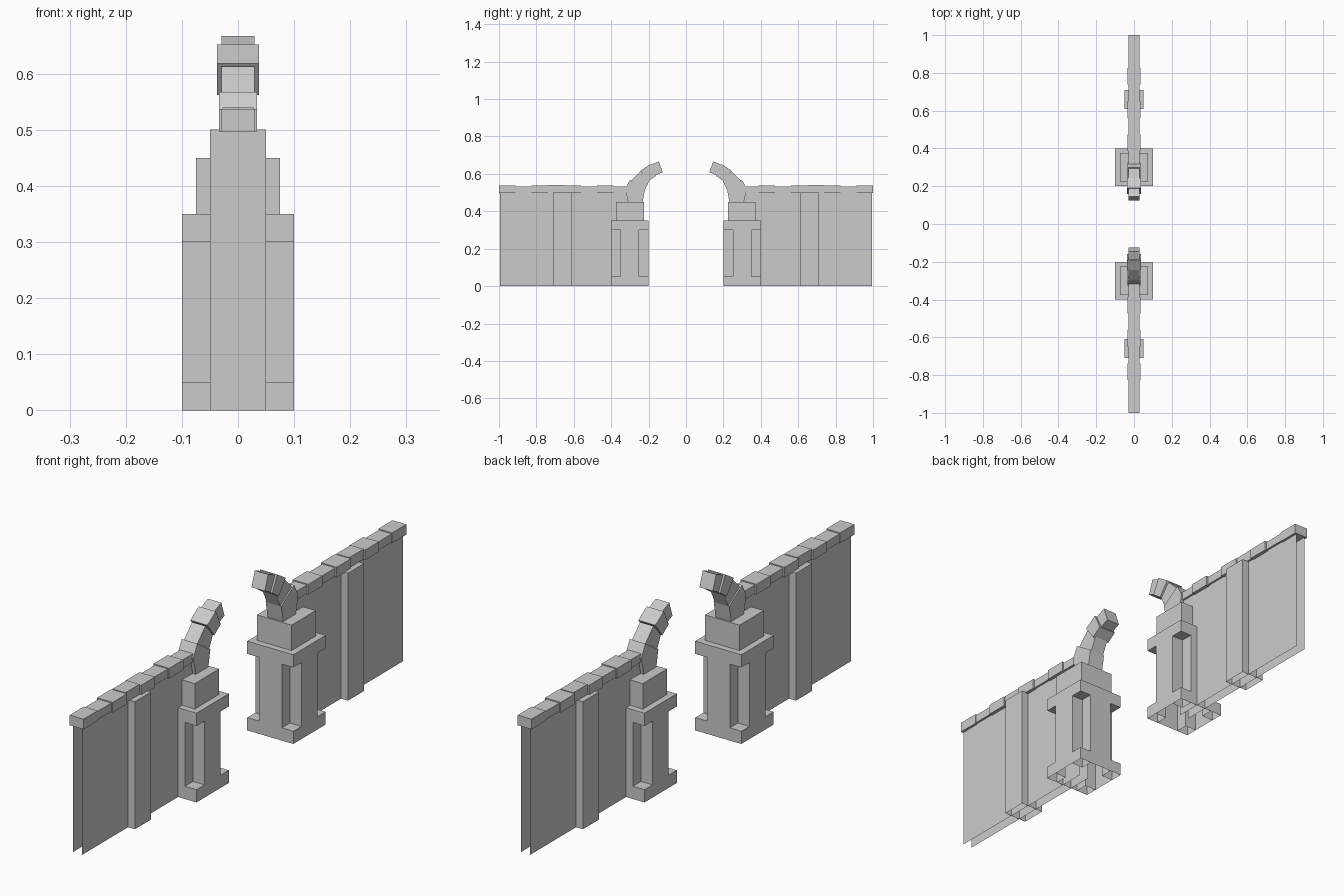
import bpy, bmesh

if "Cube" in bpy.data.objects:
    bpy.data.objects.remove(bpy.data.objects["Cube"])


def extrude_profile(name, pts, axis, a, b, skip=()):
    """Extrude a 2D profile from a to b (axis 'x': pts are y,z; axis 'z': pts are x,y), mirrored across y."""
    bm = bmesh.new()

    def place(p, t):
        return (t, p[0], p[1]) if axis == 'x' else (p[0], p[1], t)

    low = [bm.verts.new(place(p, a)) for p in pts]
    high = [bm.verts.new(place(p, b)) for p in pts]
    n = len(pts)
    if 'low' not in skip:
        bm.faces.new(low[::-1])
    if 'high' not in skip:
        bm.faces.new(high)
    for i in range(n):
        if i not in skip:
            j = (i + 1) % n
            bm.faces.new((low[i], low[j], high[j], high[i]))
    mesh = bpy.data.meshes.new(name)
    bm.to_mesh(mesh)
    bm.free()
    ob = bpy.data.objects.new(name, mesh)
    bpy.context.collection.objects.link(ob)
    mirror = ob.modifiers.new("Mirror", 'MIRROR')
    mirror.use_axis = (False, True, False)
    mirror.use_mirror_merge = False
    return ob


def box(name, x0, x1, y0, y1, z0, z1, skip=()):
    return extrude_profile(name, [(x0, y0), (x1, y0), (x1, y1), (x0, y1)], 'z', z0, z1, skip)


# Wall: hollow slab, open underneath and at the ends
box("wall", -0.02, 0.02, 0.30, 0.995, 0, 0.5, skip=('low', 0, 2))

# Pilaster halfway along the wall
box("wall_pilaster", -0.05, 0.05, 0.61, 0.71, 0, 0.5, skip=('low',))

# Gate pier: cross-shaped shaft with notched corners
h, w = 0.05, 0.1
cross = [(h, -w), (h, -h), (w, -h), (w, h), (h, h), (h, w),
         (-h, w), (-h, h), (-w, h), (-w, -h), (-h, -h), (-h, -w)]
extrude_profile("pier_shaft", [(x, y + 0.3) for x, y in cross], 'z', 0, 0.35, skip=('low',))

# Corner blocks that square off the pier's foot and cap
for x0 in (-0.1, 0.05):
    for y0 in (0.2, 0.35):
        box("pier_foot_corner", x0, x0 + 0.05, y0, y0 + 0.05, 0, 0.05, skip=('low',))
        box("pier_cap_corner", x0, x0 + 0.05, y0, y0 + 0.05, 0.30, 0.35)
box("pier_top_block", -0.075, 0.075, 0.225, 0.375, 0.35, 0.45, skip=('low',))

# Coping stones of alternating width along the wall
step = 0.0875
for i in range(8):
    wide = i % 2 == 0
    half = 0.03 if i == 0 else (0.034 if wide else 0.028)
    top = 0.54 if i == 3 else (0.537 if wide else 0.533)
    y1 = 1 - i * step
    box("coping_stone", -half, half, y1 - step, y1, 0.497 if wide else 0.5, top)

# Curved arm of stones leaning out over the opening (y, z outlines)
arm = [
    ([(0.232, 0.45), (0.31, 0.45), (0.325, 0.52), (0.30, 0.567), (0.22, 0.515)], 0.034),
    ([(0.22, 0.513), (0.293, 0.563), (0.243, 0.613), (0.196, 0.565)], 0.029),
    ([(0.20, 0.562), (0.243, 0.618), (0.19, 0.652), (0.16, 0.590)], 0.037),
    ([(0.165, 0.592), (0.19, 0.648), (0.145, 0.667), (0.125, 0.609)], 0.029),
]
for outline, half in arm:
    extrude_profile("arm_stone", outline, 'x', -half, half)

# Consistent outward normals
for ob in bpy.context.collection.objects:
    bm = bmesh.new()
    bm.from_mesh(ob.data)
    bmesh.ops.recalc_face_normals(bm, faces=bm.faces)
    bm.to_mesh(ob.data)
    bm.free()
